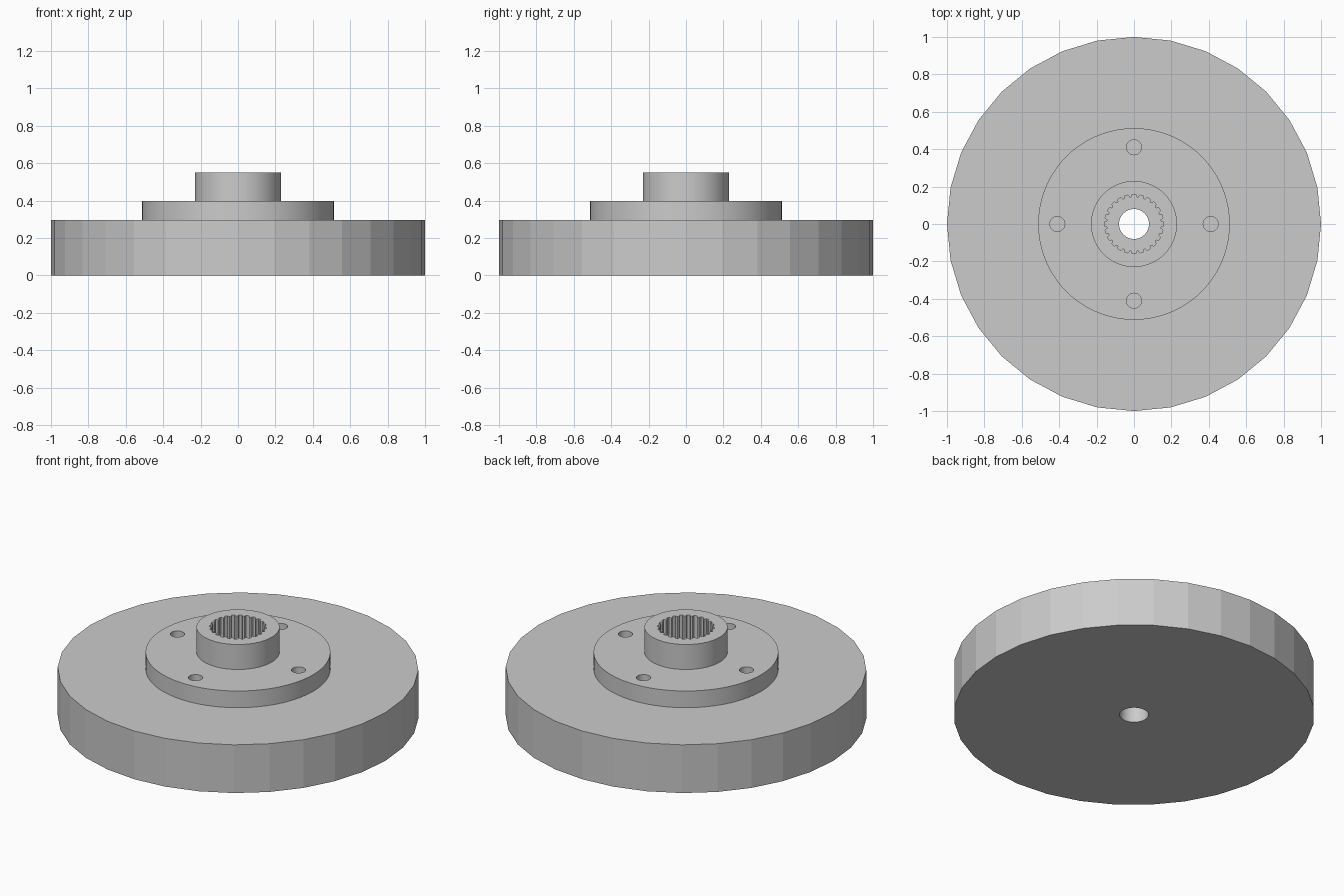
import bpy, bmesh, math
from math import cos, sin, pi

if "Cube" in bpy.data.objects:
    bpy.data.objects.remove(bpy.data.objects["Cube"])

metal = bpy.data.materials.new("grey_metal")
metal.diffuse_color = (0.6, 0.6, 0.6, 1)
metal.use_nodes = True
metal.node_tree.nodes["Principled BSDF"].inputs["Base Color"].default_value = metal.diffuse_color


def circle(radius, sides, cx=0, cy=0):
    return [(cx + radius * cos(2 * pi * i / sides),
             cy + radius * sin(2 * pi * i / sides)) for i in range(sides)]


def spline_outline(teeth, root, tip):
    # each tooth: flat groove, slope, flat tip, slope
    pts = []
    for t in range(teeth):
        for f, r in ((-0.22, root), (0.22, root), (0.36, tip), (0.64, tip)):
            a = 2 * pi * (t + f) / teeth
            pts.append((r * cos(a), r * sin(a)))
    return pts


def prism(name, outline, z0, z1, smooth=False):
    bm = bmesh.new()
    low = [bm.verts.new((x, y, z0)) for x, y in outline]
    high = [bm.verts.new((x, y, z1)) for x, y in outline]
    bm.faces.new(low[::-1])
    bm.faces.new(high)
    n = len(outline)
    for i in range(n):
        j = (i + 1) % n
        f = bm.faces.new((low[i], low[j], high[j], high[i]))
        f.smooth = smooth
    for e in bm.edges:
        e.smooth = not (len(e.link_faces) == 2 and e.calc_face_angle() > 0.5)
    me = bpy.data.meshes.new(name)
    bm.to_mesh(me)
    bm.free()
    me.materials.append(metal)
    ob = bpy.data.objects.new(name, me)
    bpy.context.collection.objects.link(ob)
    return ob


def cut(target, *cutters):
    for c in cutters:
        m = target.modifiers.new("cut", 'BOOLEAN')
        m.operation, m.object, m.solver = 'DIFFERENCE', c, 'EXACT'
        c.hide_render = True
        c.hide_set(True)


DISC, FLANGE, HUB = 0.295, 0.397, 0.55

# stacked bodies: faceted wheel, round flange, round hub
disc = prism("wheel_disc", circle(1, 32), 0, DISC)
flange = prism("flange", circle(0.512, 128), DISC, FLANGE, True)
hub = prism("hub", circle(0.23, 96), FLANGE, HUB, True)

# axle hole through the disc, splined socket through flange and hub
axle = prism("axle_hole_cutter", circle(0.08, 48), -0.1, 0.7, True)
socket = prism("spline_cutter", spline_outline(24, 0.158, 0.144), 0.2, 0.7)
cut(disc, axle)
cut(flange, socket)
cut(hub, socket)

# four bolt holes through the flange
for k in range(4):
    a = k * pi / 2
    cut(flange, prism(f"bolt_hole_cutter_{k + 1}",
                      circle(0.04, 32, 0.41 * cos(a), 0.41 * sin(a)), 0.2, 0.5, True))
